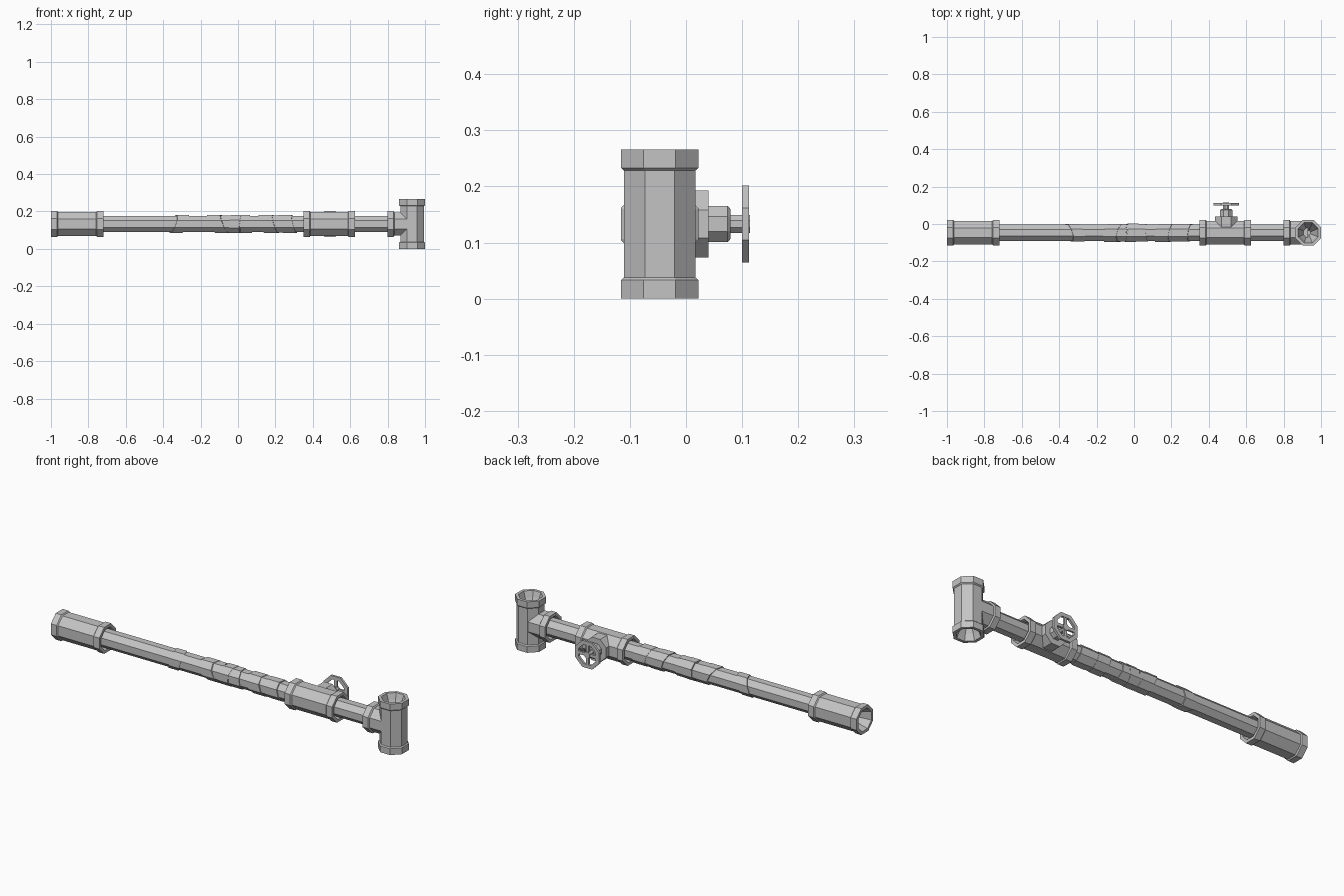
import bpy
import bmesh
from math import cos, sin, pi
from mathutils import Vector, Matrix

cube = bpy.data.objects.get("Cube")
if cube:
    bpy.data.objects.remove(cube)

steel = bpy.data.materials.new("grey_steel")
GREY = (0.55, 0.55, 0.55, 1)
steel.use_nodes = True
steel.diffuse_color = GREY
steel.node_tree.nodes["Principled BSDF"].inputs["Base Color"].default_value = GREY

SIDES = 8
Y0, Z0 = -0.047, 0.133          # centre line of the long pipe
HEAD_X, VALVE_X = 0.931, 0.493
COLLAR, BODY, PIPE = 0.069, 0.0635, 0.043
FRAMES = {
    "x": (Vector((1, 0, 0)), Vector((0, 1, 0)), Vector((0, 0, 1))),
    "y": (Vector((0, 1, 0)), Vector((0, 0, 1)), Vector((1, 0, 0))),
    "z": (Vector((0, 0, 1)), Vector((1, 0, 0)), Vector((0, 1, 0))),
}


def finish(name, bm):
    bmesh.ops.recalc_face_normals(bm, faces=bm.faces)
    mesh = bpy.data.meshes.new(name)
    bm.to_mesh(mesh)
    bm.free()
    mesh.materials.append(steel)
    obj = bpy.data.objects.new(name, mesh)
    bpy.context.collection.objects.link(obj)
    return obj


def turned(name, axis, centre, profile, closed=False, lean=(0, 0)):
    """Eight-sided turning; profile holds (position along axis, flat-to-centre radius)."""
    along, u, v = FRAMES[axis]
    bm = bmesh.new()
    rings = []
    for t, apothem in profile:
        r = apothem / cos(pi / SIDES)
        ring = []
        for i in range(SIDES):
            a = (i + 0.5) * 2 * pi / SIDES
            p, q = r * cos(a), r * sin(a)
            shift = t + lean[0] * p + lean[1] * q
            ring.append(bm.verts.new(Vector(centre) + along * shift + u * p + v * q))
        rings.append(ring)
    pairs = list(zip(rings, rings[1:]))
    if closed:
        pairs.append((rings[-1], rings[0]))
    else:
        bm.faces.new(rings[0])
        bm.faces.new(rings[-1])
    for a, b in pairs:
        for i in range(SIDES):
            j = (i + 1) % SIDES
            bm.faces.new((a[i], a[j], b[j], b[i]))
    return finish(name, bm)


def fitting(name, axis, centre, half):
    """Pipe fitting with a collar and a tapering mouth at each end."""
    end = [(0.1, 0.012), (0.03, 0.044), (0, 0.054),
           (0, COLLAR), (0.033, COLLAR), (0.038, BODY)]
    profile = [(d - half, r) for d, r in end]
    profile += [(half - d, r) for d, r in reversed(end)]
    return turned(name, axis, centre, profile)


# Long pipe and the short one leading to the head
turned("main_pipe", "x", (0, Y0, Z0), [(-0.77, PIPE), (0.40, PIPE)])
turned("neck_pipe", "x", (0, Y0, Z0), [(0.58, PIPE), (0.86, PIPE)])

# Collared fittings
fitting("handle", "x", (-0.86, Y0, Z0), 0.14)
fitting("valve_tee", "x", (0.4875, Y0, Z0), 0.1375)
fitting("head_tee", "z", (HEAD_X, Y0, Z0), 0.133)
turned("head_branch", "x", (0, Y0, Z0),
       [(0.83, 0.044), (0.80, 0.054), (0.80, COLLAR), (0.832, COLLAR),
        (0.837, 0.062), (HEAD_X, 0.062)])

# Valve branch, bonnet and stem behind the tee
turned("valve_branch", "y", (VALVE_X, 0, Z0), [(Y0, 0.06), (0.04, 0.06)])
turned("valve_bonnet", "y", (VALVE_X, 0, Z0),
       [(0.035, 0.0325), (0.074, 0.0325), (0.079, 0.027)])
turned("valve_stem", "y", (VALVE_X, 0, Z0), [(0.07, 0.016), (0.114, 0.016)])

# Hand wheel: rim and four spokes
turned("wheel_rim", "y", (VALVE_X, 0, Z0),
       [(0.10, 0.05), (0.10, COLLAR), (0.112, COLLAR), (0.112, 0.05)], closed=True)
bm = bmesh.new()
for i in range(2):
    turn = Matrix.Translation((VALVE_X, 0.106, Z0)) @ Matrix.Rotation(i * pi / 2, 4, "Y")
    bmesh.ops.create_cube(bm, size=1, matrix=turn @ Matrix.Diagonal((0.11, 0.01, 0.016, 1)))
finish("wheel_spokes", bm)

# Slanted tape bands wound on the pipe: left, right, radius, lean back, lean up
bands = [
    (-0.345, -0.285, 0.047, -0.3, 0.35),
    (-0.14, -0.07, 0.048, 0.25, -0.45),
    (-0.085, -0.03, 0.046, -0.1, -0.25),
    (-0.04, 0.015, 0.0485, 0.15, 0.1),
    (0.005, 0.068, 0.047, -0.1, -0.12),
    (0.128, 0.2, 0.048, 0.2, -0.3),
    (0.19, 0.24, 0.046, -0.1, -0.3),
    (0.228, 0.3, 0.0475, 0.15, -0.25),
]
for i, (left, right, r, back, up) in enumerate(bands):
    turned(f"tape_band_{i + 1}", "x", (0, Y0, Z0), [(left, r), (right, r)], lean=(back, up))
